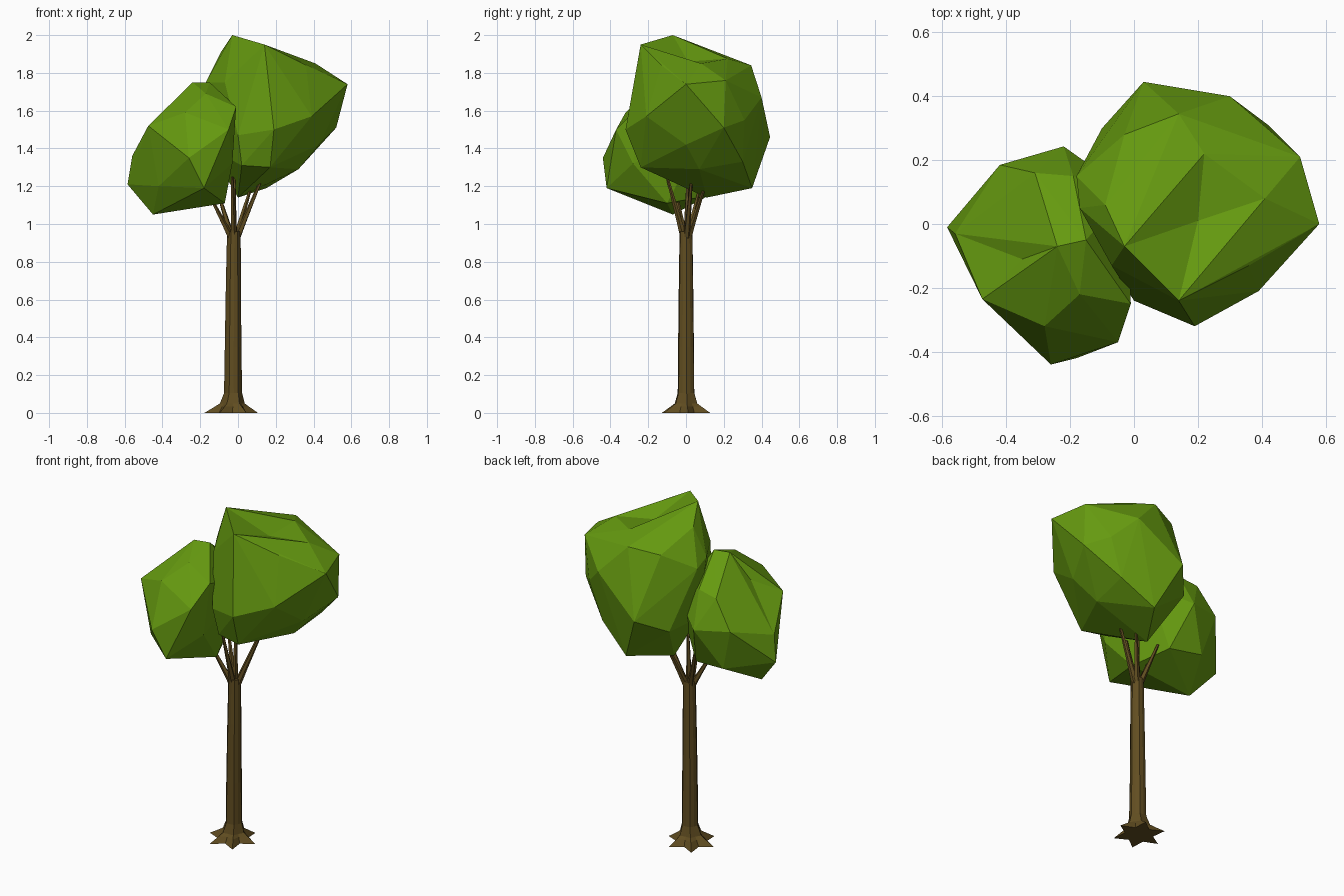
import bpy, bmesh, math
from mathutils import Vector
from mathutils.geometry import closest_point_on_tri

if "Cube" in bpy.data.objects:
    bpy.data.objects.remove(bpy.data.objects["Cube"])


def material(name, rgb):
    m = bpy.data.materials.new(name)
    m.diffuse_color = (*rgb, 1)
    m.use_nodes = True
    m.node_tree.nodes["Principled BSDF"].inputs["Base Color"].default_value = m.diffuse_color
    return m


GREEN = material("leaf_green", (0.13, 0.32, 0.005))
BROWN = material("bark_brown", (0.12, 0.075, 0.015))


def finish(name, bm, mat):
    bmesh.ops.recalc_face_normals(bm, faces=bm.faces[:])
    me = bpy.data.meshes.new(name)
    bm.to_mesh(me)
    bm.free()
    me.materials.append(mat)
    ob = bpy.data.objects.new(name, me)
    bpy.context.collection.objects.link(ob)
    return ob


def loft(name, rings, mat):
    """Skin a list of equal-length point rings and cap both ends."""
    bm = bmesh.new()
    loops = [[bm.verts.new(p) for p in r] for r in rings]
    n = len(loops[0])
    for a, b in zip(loops, loops[1:]):
        for i in range(n):
            j = (i + 1) % n
            bm.faces.new((a[i], a[j], b[j], b[i]))
    bm.faces.new(loops[0])
    bm.faces.new(loops[-1])
    return finish(name, bm, mat)


def dent(bm, point):
    """Replace the facets nearest to a point by a fan through it."""
    p = Vector(point)
    dist = {f: (closest_point_on_tri(p, *[v.co for v in f.verts]) - p).length
            for f in bm.faces}
    near = [f for f in dist if dist[f] < min(dist.values()) + .015]
    rim = [e for f in near for e in f.edges
           if sum(g in near for g in e.link_faces) == 1]
    bmesh.ops.delete(bm, geom=near, context='FACES_KEEP_BOUNDARY')
    c = bm.verts.new(p)
    for e in rim:
        bm.faces.new((e.verts[0], e.verts[1], c))


def crown(name, corners, dents):
    """Faceted leaf mass: the hull around its corner points, then dented."""
    bm = bmesh.new()
    for c in corners:
        bm.verts.new(c)
    bmesh.ops.convex_hull(bm, input=bm.verts[:])
    inner = [v for v in bm.verts if not v.link_faces]
    bmesh.ops.delete(bm, geom=inner, context='VERTS')
    bmesh.ops.triangulate(bm, faces=bm.faces[:])
    for d in dents:
        dent(bm, d)
    loose = [e for e in bm.edges if not e.link_faces]
    bmesh.ops.delete(bm, geom=loose, context='EDGES')
    return finish(name, bm, GREEN)


# Trunk with a star of six root flares: z, tip radius, valley radius, centre x
profile = [(0, .142, .078, -.036), (.035, .088, .062, -.032), (.05, .066, .054, -.03),
           (.105, .048, .044, -.026), (.35, .044, .042, -.026),
           (.7, .040, .038, -.024), (.96, .036, .034, -.022)]
rings = []
for z, tip, valley, cx in profile:
    ring = []
    for i in range(12):
        r = valley if i % 2 else tip
        a = math.tau * i / 12 + .08
        ring.append((cx + r * math.cos(a), r * math.sin(a), z))
    rings.append(ring)
loft("trunk", rings, BROWN)


# Branches fanning out of the trunk top
def branch(name, start, end, r0, r1, sides=5):
    s, e = Vector(start), Vector(end)
    q = (e - s).to_track_quat('Z', 'Y')
    rings = [[p + q @ Vector((r * math.cos(math.tau * i / sides),
                              r * math.sin(math.tau * i / sides), 0))
              for i in range(sides)]
             for p, r in ((s, r0), (s.lerp(e, .3), r0 * .75), (e, r1))]
    loft(name, rings, BROWN)


tips = [(.13, .03, 1.25), (.07, .1, 1.2), (-.03, -.1, 1.25),
        (-.15, -.05, 1.15), (-.11, .07, 1.18), (-.02, .01, 1.26)]
for k, t in enumerate(tips):
    d = Vector((t[0] + .022, t[1], 0)) * .12
    branch(f"branch_{k + 1}", (-.022 + d.x, d.y, .93), t, .019, .007)

# Upper leaf mass
crown("large_crown", [
    (-.03, -.07, 2.0), (.14, -.24, 1.95), (.36, -.13, 1.84), (.22, .22, 1.875),
    (.41, .08, 1.85), (.14, .345, 1.84), (-.03, .28, 1.81), (-.18, .15, 1.72),
    (-.17, .05, 1.75), (-.09, .06, 1.91), (-.07, -.13, 1.75),
    (.58, 0, 1.74), (.52, .21, 1.76), (.52, .2, 1.51), (.42, .31, 1.55),
    (.30, .40, 1.67), (.03, .445, 1.46), (.39, -.21, 1.57), (.19, -.32, 1.5),
    (0, -.24, 1.47), (.17, -.24, 1.3), (.02, -.21, 1.31), (0, .11, 1.14),
    (.15, .35, 1.19), (.32, .07, 1.29), (.34, .3, 1.33), (-.1, .3, 1.38),
    (-.15, .1, 1.4), (.43, 0, 1.42)],
    [(.2, .01, 1.86)])

# Lower leaf mass
crown("small_crown", [
    (-.585, -.01, 1.21), (-.56, -.03, 1.36), (-.475, -.235, 1.52), (-.42, .185, 1.42),
    (-.22, .243, 1.4), (-.31, .16, 1.58), (-.24, -.07, 1.75), (-.15, -.05, 1.75),
    (-.17, -.22, 1.69), (-.28, -.32, 1.59), (-.01, -.25, 1.62), (-.05, -.37, 1.5),
    (-.26, -.44, 1.35), (-.18, -.42, 1.19), (-.03, -.28, 1.32), (-.45, -.07, 1.05),
    (-.26, -.1, 1.1), (-.07, -.1, 1.11), (-.15, .12, 1.15), (-.35, .15, 1.17),
    (-.42, -.22, 1.2), (-.19, .15, 1.6), (-.02, .1, 1.5)],
    [(-.35, -.11, 1.6)])
